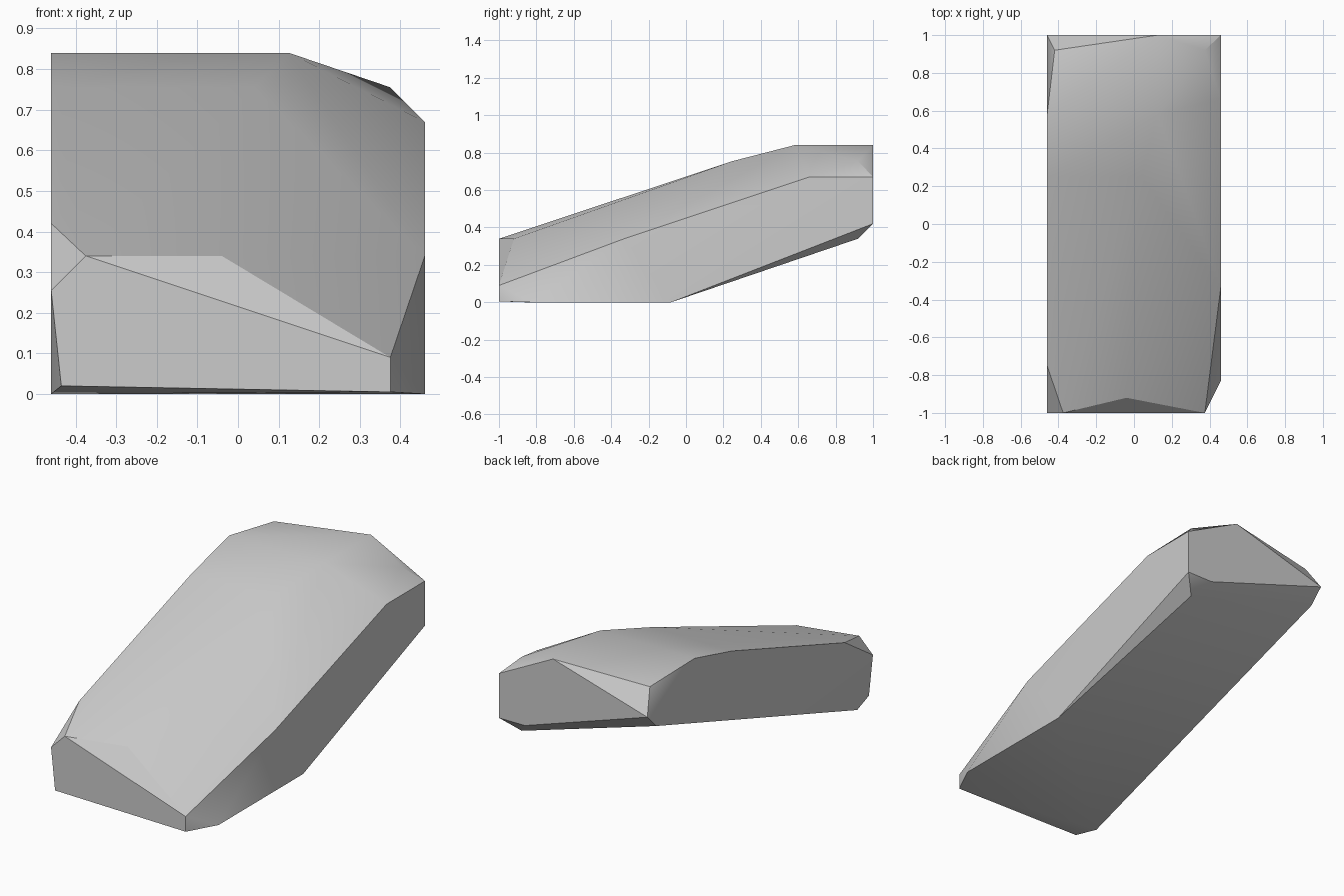
import bpy
import bmesh
import math

default_cube = bpy.data.objects.get("Cube")
if default_cube:
    bpy.data.objects.remove(default_cube, do_unlink=True)


def flat_material(name, colour):
    material = bpy.data.materials.new(name)
    material.use_nodes = True
    material.diffuse_color = colour
    shader = material.node_tree.nodes["Principled BSDF"]
    shader.inputs["Base Color"].default_value = colour
    return material


def faceted_stone(name, corner_groups, material):
    """Wrap a tight convex skin around the corner points."""
    bm = bmesh.new()
    for corners in corner_groups:
        for corner in corners:
            bm.verts.new(corner)
    result = bmesh.ops.convex_hull(bm, input=bm.verts[:])
    unused = [v for v in result["geom_interior"] if isinstance(v, bmesh.types.BMVert)]
    bmesh.ops.delete(bm, geom=unused, context="VERTS")
    # Merge the nearly level triangles into clean facets
    bmesh.ops.dissolve_limit(bm, angle_limit=math.radians(1),
                             verts=bm.verts[:], edges=bm.edges[:])
    bmesh.ops.recalc_face_normals(bm, faces=bm.faces[:])
    mesh = bpy.data.meshes.new(name)
    bm.to_mesh(mesh)
    bm.free()
    mesh.materials.append(material)
    stone = bpy.data.objects.new(name, mesh)
    bpy.context.collection.objects.link(stone)
    return stone


# Left and right walls of the stone
half = 0.46
left_wall = [(half, y, z) for y, z in (
    (-0.83, 0), (-0.08, 0), (1, 0.42), (1, 0.67), (0.66, 0.67), (-0.33, 0.34))]
right_wall = [(-half, y, z) for y, z in (
    (-0.86, 0), (0.92, 0.59), (1, 0.67), (0.58, 0.84), (0.25, 0.755),
    (-0.75, 0.42), (-1, 0.255))]

# Blunt front end
front_end = [(x, -1, z) for x, z in (
    (-0.375, 0.34), (0.375, 0.09), (0.375, 0.005), (-0.435, 0.02))]

# Back end with its chipped lower lip
back_end = [(0.125, 1, 0.84), (0.3, 1, 0.42), (0.375, 0.92, 0.34)]

# Ridge and shoulders of the sloping top
top_ridge = [(-0.04, -0.92, 0.34), (0.04, 0.25, 0.755), (0.125, 0.58, 0.84),
             (0.375, 0.92, 0.755), (-0.42, 0.92, 0.8)]

grey = flat_material("stone grey", (0.6, 0.6, 0.6, 1))
rock = faceted_stone("rock", [left_wall, right_wall, front_end, back_end, top_ridge], grey)

# Soft shading over shallow facets, crisp on the strong edges
bpy.ops.object.select_all(action="DESELECT")
rock.select_set(True)
bpy.context.view_layer.objects.active = rock
bpy.ops.object.shade_smooth_by_angle(angle=math.radians(30))
